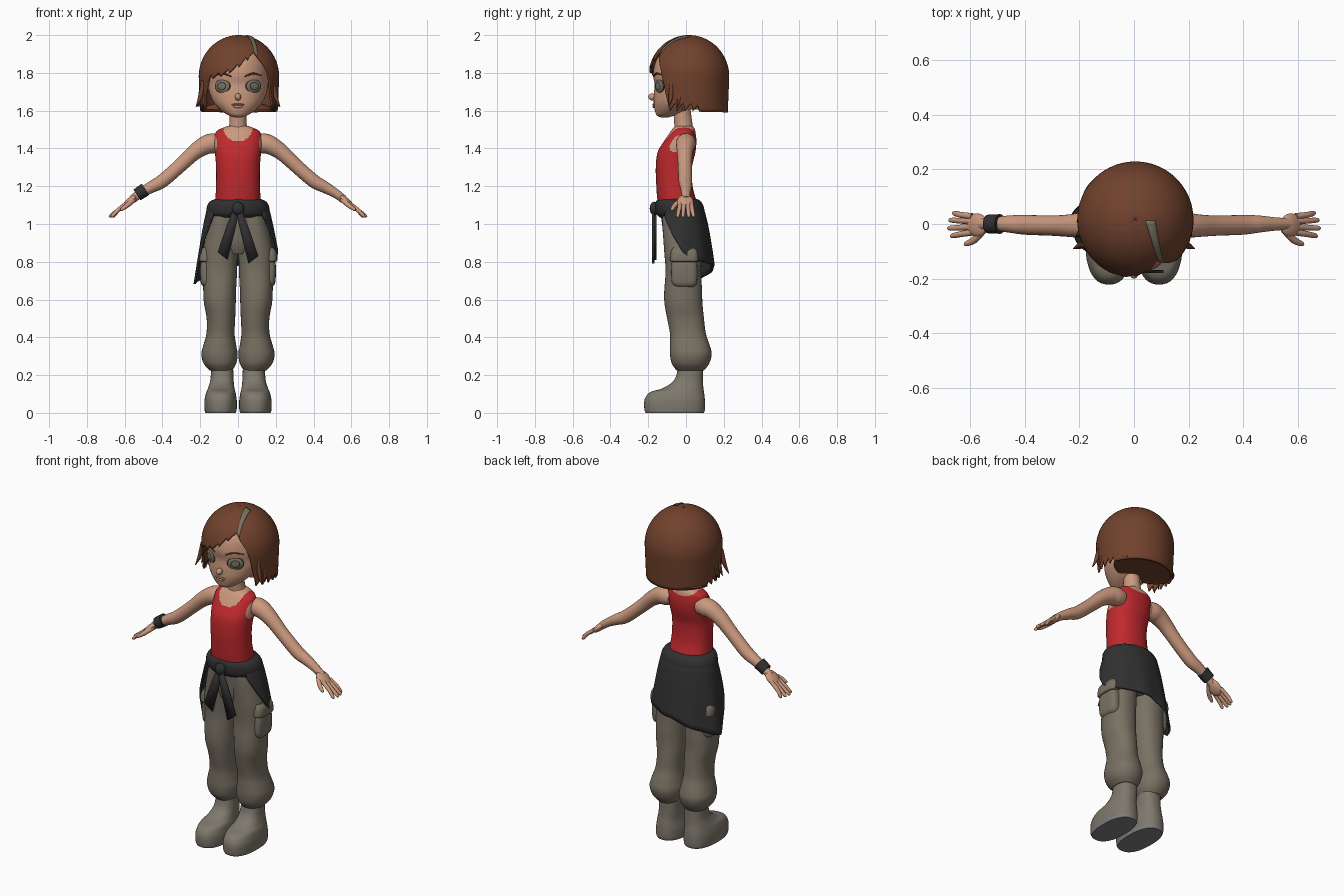
import bpy, bmesh, math
from mathutils import Vector, Matrix

cube = bpy.data.objects.get("Cube")
if cube:
    bpy.data.objects.remove(cube, do_unlink=True)


def material(name, r, g, b):
    m = bpy.data.materials.new(name)
    m.use_nodes = True
    m.diffuse_color = (r, g, b, 1)
    shader = next(n for n in m.node_tree.nodes if n.type == 'BSDF_PRINCIPLED')
    shader.inputs["Base Color"].default_value = (r, g, b, 1)
    shader.inputs["Roughness"].default_value = 0.8
    return m


SKIN = material("skin", .60, .32, .21)
LIP = material("lip", .42, .18, .12)
RED = material("red_cloth", .53, .022, .026)
HAIR = material("brown_hair", .165, .054, .026)
PANTS = material("olive_grey_cloth", .19, .165, .125)
BOOT = material("boot_grey", .21, .19, .15)
SOLE = material("sole_grey", .22, .22, .23)
DARK = material("charcoal_cloth", .03, .03, .031)
LINE = material("eye_line", .035, .03, .025)


def finish(name, bm, mats, rule=None, solid=0):
    """Turn a bmesh into a smooth object, colouring faces by rule."""
    bmesh.ops.recalc_face_normals(bm, faces=bm.faces)
    me = bpy.data.meshes.new(name)
    mats = mats if isinstance(mats, list) else [mats]
    for m in mats:
        me.materials.append(m)
    if rule:
        for f in bm.faces:
            f.material_index = rule(f.calc_center_median())
    bm.to_mesh(me)
    bm.free()
    me.shade_smooth()
    me.set_sharp_from_angle(angle=math.radians(50))
    ob = bpy.data.objects.new(name, me)
    bpy.context.scene.collection.objects.link(ob)
    if solid:
        mod = ob.modifiers.new("thickness", 'SOLIDIFY')
        mod.thickness, mod.offset = solid, 0
    return ob


def skin_rows(name, rows, mats, closed=True, caps=True, rule=None, solid=0):
    """Bridge equal rows of points into a surface."""
    bm = bmesh.new()
    vs = [[bm.verts.new(p) for p in row] for row in rows]
    n = len(rows[0])
    for a, b in zip(vs, vs[1:]):
        for i in range(n if closed else n - 1):
            j = (i + 1) % n
            bm.faces.new((a[i], a[j], b[j], b[i]))
    if closed and caps:
        bm.faces.new(vs[0])
        bm.faces.new(vs[-1])
    return finish(name, bm, mats, rule, solid)


def smooth(pts, k=5):
    """Catmull-Rom interpolation of tuples."""
    p = [pts[0]] + list(pts) + [pts[-1]]
    out = []
    for a, b, c, d in zip(p, p[1:], p[2:], p[3:]):
        for i in range(k):
            t = i / k
            out.append([q + .5 * t * (r - o + t * (2 * o - 5 * q + 4 * r - s + t * (3 * (q - r) + s - o)))
                        for o, q, r, s in zip(a, b, c, d)])
    return out + [list(pts[-1])]


def loft(name, rings, mats, side=1, n=40, p=2, k=5, **kw):
    """Stack of ovals given as (z, x0, x1, y0, y1)."""
    rows = []
    for z, x0, x1, y0, y1 in smooth(rings, k):
        row = []
        for i in range(n):
            a = math.tau * i / n
            c, s = (math.copysign(abs(v) ** (2 / p), v) for v in (math.cos(a), math.sin(a)))
            row.append((side * ((x0 + x1) + (x1 - x0) * c) / 2, ((y0 + y1) + (y1 - y0) * s) / 2, z))
        rows.append(row)
    return skin_rows(name, rows, mats, **kw)


def even(rings):
    """Rings symmetric about x = 0 from (z, half width, y0, y1)."""
    return [(z, -w, w, y0, y1) for z, w, y0, y1 in rings]


def tube(name, path, mat, side=1, n=16, k=4):
    """Round limb along (x, y, z, radius)."""
    pts = smooth(path, k)
    rows = []
    for i, q in enumerate(pts):
        t = Vector(pts[min(i + 1, len(pts) - 1)][:3]) - Vector(pts[max(i - 1, 0)][:3])
        u = t.cross(Vector((0, 1, 0))).normalized()
        v = t.cross(u).normalized()
        ring = [Vector(q[:3]) + q[3] * (u * math.cos(math.tau * j / n) + v * math.sin(math.tau * j / n))
                for j in range(n)]
        rows.append([(side * w.x, w.y, w.z) for w in ring])
    return skin_rows(name, rows, mat)


def ball(name, loc, size, mats, rot=(0, 'Y'), rule=None):
    bm = bmesh.new()
    bmesh.ops.create_uvsphere(bm, u_segments=32, v_segments=20, radius=1)
    bmesh.ops.rotate(bm, verts=bm.verts, matrix=Matrix.Rotation(math.pi / 2, 3, 'X'))
    ob = finish(name, bm, mats, rule)
    ob.data.transform(Matrix.Translation(loc) @ Matrix.Rotation(rot[0], 4, rot[1]) @ Matrix.Diagonal((*size, 1)))
    return ob


def lookup(table, a):
    for (a0, z0), (a1, z1) in zip(table, table[1:]):
        if a <= a1:
            return z0 + (z1 - z0) * (a - a0) / (a1 - a0)
    return table[-1][1]


# Head, neck and facial features
loft("head", even([(1.565, .02, -.135, -.09), (1.575, .05, -.155, -.06), (1.6, .088, -.165, 0),
                   (1.64, .126, -.171, .06), (1.69, .15, -.17, .12), (1.74, .158, -.166, .15),
                   (1.8, .16, -.174, .17), (1.88, .145, -.15, .16), (1.94, .09, -.08, .1)]),
     [SKIN, HAIR], n=56, rule=lambda c: int(c.y > .03))
loft("neck", even([(1.46, .08, -.08, .05), (1.5, .06, -.063, .04), (1.53, .046, -.062, .034),
                   (1.64, .046, -.07, .02)]), SKIN)
ball("nose", (0, -.176, 1.673), (.017, .024, .019), SKIN)
ball("upper_lip", (0, -.168, 1.632), (.034, .009, .006), LIP)
ball("lower_lip", (0, -.168, 1.622), (.024, .01, .008), SKIN)


def eye_rule(c):
    r = math.hypot(c.x, c.z)
    return int(r > .86 or .42 < r < .55)


def face_y(x):
    return -.01 - .163 * math.sqrt(1 - (x / .162) ** 2)


for s, side in ((1, "left_"), (-1, "right_")):
    ball(side + "eye", (s * .081, -.139, 1.73), (.047, .014, .038), [PANTS, LINE], (s * .5, 'Z'), eye_rule)
    tube(side + "eyebrow", [(x, face_y(x) - .003, z, r) for x, z, r in
                            ((.035, 1.78, .003), (.08, 1.797, .005), (.125, 1.785, .002))], HAIR, s, 8)

# Bobbed hair with a swept fringe and a side parting
CX, CY, RX, RY, ZC, H = .005, .015, .207, .208, 1.78, .214
FRINGE = [(-180, 1.59), (-100, 1.595), (-62, 1.6), (-57, 1.71), (-48, 1.775), (-24, 1.795), (-7, 1.82),
          (7, 1.86), (28, 1.91), (45, 1.82), (53, 1.72), (57, 1.6), (100, 1.595), (180, 1.59)]
columns = []
for i in range(180):
    a = -180 + 2 * i
    low = lookup(FRINGE, a)
    if -60 < a < 22:
        low += .025 * ((a / 14) % 1) - .01
    elif 55 < abs(a) < 105:
        low += .05 * ((abs(a) / 12) % 1)
    arc = H * (math.acos((low - ZC) / H) if low > ZC else math.pi / 2) + max(0, ZC - low)
    col = []
    for j in range(29):
        d = arc * max(j, .05) / 28
        phi = min(d / H, math.pi / 2)
        drop = max(0, d - H * math.pi / 2)
        r = math.sin(phi) * (1 - .2 * drop)
        t = math.radians(a)
        col.append((CX + RX * r * math.sin(t), CY - RY * r * math.cos(t), ZC + H * math.cos(phi) - drop))
    columns.append(col)
skin_rows("hair", list(zip(*columns)), HAIR, caps=False, solid=.012)
loft("hair_underside", even([(1.605, .19, -.04, .21), (1.63, .15, -.03, .17), (1.655, .05, -.02, .06)]), HAIR)


def on_dome(x, y):
    return (x, y, ZC + .009 + H * math.sqrt(1 - ((x - CX) / RX) ** 2 - ((y - CY) / RY) ** 2))


skin_rows("hair_parting", [[on_dome(.06 + .036 * t + w * (.018 - .01 * t), .012 - .15 * t)
                            for w in (-1, -.3, .3, 1)] for t in (i / 12 for i in range(13))],
          PANTS, closed=False, solid=.004)
for s, side in ((1, "left_"), (-1, "right_")):
    for i in range(3):
        y = -.075 + .045 * i
        tube(f"{side}hair_strand_{i}", [(.185, y, 1.76, .01), (.198, y - .005, 1.68, .012),
                                        (.222 - .01 * i, y - .015, 1.62, .002)], HAIR, s, 8)


# Torso: vest with scooped neck and armholes
def vest_rule(c):
    x = abs(c.x)
    depth = .075 if c.y < -.02 else .03
    neck = (x / .078) ** 2 + ((c.z - 1.512) / depth) ** 2 < 1 or c.z > 1.512
    arm = ((x - .17) / .06) ** 2 + ((c.z - 1.425) / .075) ** 2 < 1
    return int(neck or arm)


loft("torso", even([(1.06, .125, -.13, .06), (1.12, .121, -.15, .055), (1.2, .116, -.157, .035),
                    (1.3, .116, -.16, .032), (1.38, .122, -.15, .05), (1.44, .126, -.115, .055),
                    (1.485, .118, -.085, .05), (1.505, .09, -.07, .045), (1.52, .05, -.055, .035)]),
     [RED, SKIN], n=112, p=2.2, k=9, rule=vest_rule)

# Arms and hands
for s, side in ((1, "left_"), (-1, "right_")):
    tube(side + "arm", [(.09, 0, 1.425, .045), (.13, 0, 1.427, .053), (.17, -.003, 1.418, .05),
                        (.23, -.006, 1.38, .042), (.3, -.006, 1.315, .037), (.4, -.003, 1.228, .036),
                        (.46, 0, 1.195, .031), (.52, 0, 1.16, .024), (.56, 0, 1.13, .022)], SKIN, s, 24)
    ball(side + "palm", (s * .575, -.004, 1.117), (.052, .043, .019), SKIN, (s * .75, 'Y'))
    for name, y, tip in (("little", .028, .665), ("ring", .01, .678), ("middle", -.011, .682), ("index", -.031, .672)):
        tube(f"{side}{name}_finger", [(.592, y, 1.106, .012), (.635, y * 1.2, 1.073, .011),
                                      (tip - .008, y * 1.4, 1.044, .009), (tip, y * 1.4, 1.037, .003)], SKIN, s, 10)
    tube(side + "thumb", [(.55, -.02, 1.13, .014), (.585, -.058, 1.1, .013),
                          (.615, -.073, 1.078, .009), (.622, -.075, 1.073, .003)], SKIN, s, 10)
tube("wristband", [(.49, 0, 1.184, .036), (.512, 0, 1.169, .035), (.535, 0, 1.154, .034)], DARK, -1, 24)

# Baggy trousers, cargo pockets and boots
loft("trouser_seat", even([(.84, .07, -.09, .06), (.9, .13, -.115, .08), (1, .158, -.127, .085),
                           (1.06, .15, -.135, .08), (1.11, .13, -.14, .065)]), PANTS)
for s, side in ((1, "left_"), (-1, "right_")):
    loft(side + "trouser_leg", [(1.06, .005, .14, -.125, .075), (1, .002, .157, -.125, .083),
         (.92, .002, .174, -.12, .085), (.85, .003, .186, -.115, .085), (.75, .005, .187, -.108, .08),
         (.65, .01, .184, -.115, .085), (.58, .012, .18, -.114, .087), (.5, .015, .166, -.1, .095),
         (.42, .018, .167, -.085, .105), (.36, .01, .183, -.085, .125), (.31, .002, .194, -.085, .136),
         (.26, .01, .181, -.075, .122), (.225, .03, .15, -.05, .095)], PANTS, s, p=2.2)
    loft(side + "pocket", [(.665, .12, .18, -.05, .04), (.69, .12, .197, -.075, .058),
                           (.77, .12, .201, -.078, .06), (.81, .12, .194, -.073, .055)], PANTS, s, p=3.5)
    loft(side + "pocket_flap", [(.8, .12, .197, -.075, .058), (.807, .12, .208, -.084, .066),
                                (.85, .12, .205, -.08, .062), (.875, .12, .188, -.07, .05)], PANTS, s, p=3.5)
    loft(side + "boot", [(0, .013, .172, -.213, .094), (.016, .007, .177, -.22, .1), (.06, .006, .178, -.221, .1),
         (.09, .01, .173, -.21, .098), (.112, .014, .167, -.185, .095), (.132, .019, .158, -.12, .092),
         (.17, .023, .147, -.066, .09), (.22, .025, .143, -.046, .09), (.27, .026, .142, -.045, .09)],
         [BOOT, SOLE], s, n=48, p=2.4, rule=lambda c: int(c.z < .015))

# Jacket tied round the waist
loft("jacket_waistband", even([(1.035, .15, -.14, .085), (1.055, .166, -.158, .098), (1.09, .165, -.164, .094),
                               (1.118, .15, -.16, .08), (1.132, .122, -.148, .06)]), DARK)
HEM = [(52, 1.04), (75, .94), (95, .85), (110, .81), (180, .78), (235, .71), (262, .68), (285, .85), (308, 1.04)]
drape = []
for i in range(65):
    a = 52 + 4 * i
    t = math.radians(a)
    col = []
    for j in range(13):
        z = 1.1 + (lookup(HEM, a) - 1.1) * j / 12
        f = (1.1 - z) / .4
        fold = 1 + .025 * f * math.sin(9 * t)
        col.append(((.152 + .078 * f ** .8) * fold * math.sin(t),
                    -.03 - (.105 + .08 * f ** .6) * fold * math.cos(t), z))
    drape.append(col)
skin_rows("jacket_drape", drape, DARK, closed=False, solid=.012)
ball("jacket_knot", (0, -.168, 1.082), (.032, .024, .036), DARK)
for name, s, drop in (("left_sleeve_tail", 1, 0), ("right_sleeve_tail", -1, .02)):
    edges = (((-.012, 1.075), (.02, 1.075)), ((.015, .95), (.062, .965)), ((.055, .79), (.108, .83)))
    skin_rows(name, [[(s * x, -.168 - .006 * s, z + drop) for x, z in row] for row in edges],
              DARK, closed=False, solid=.012)
